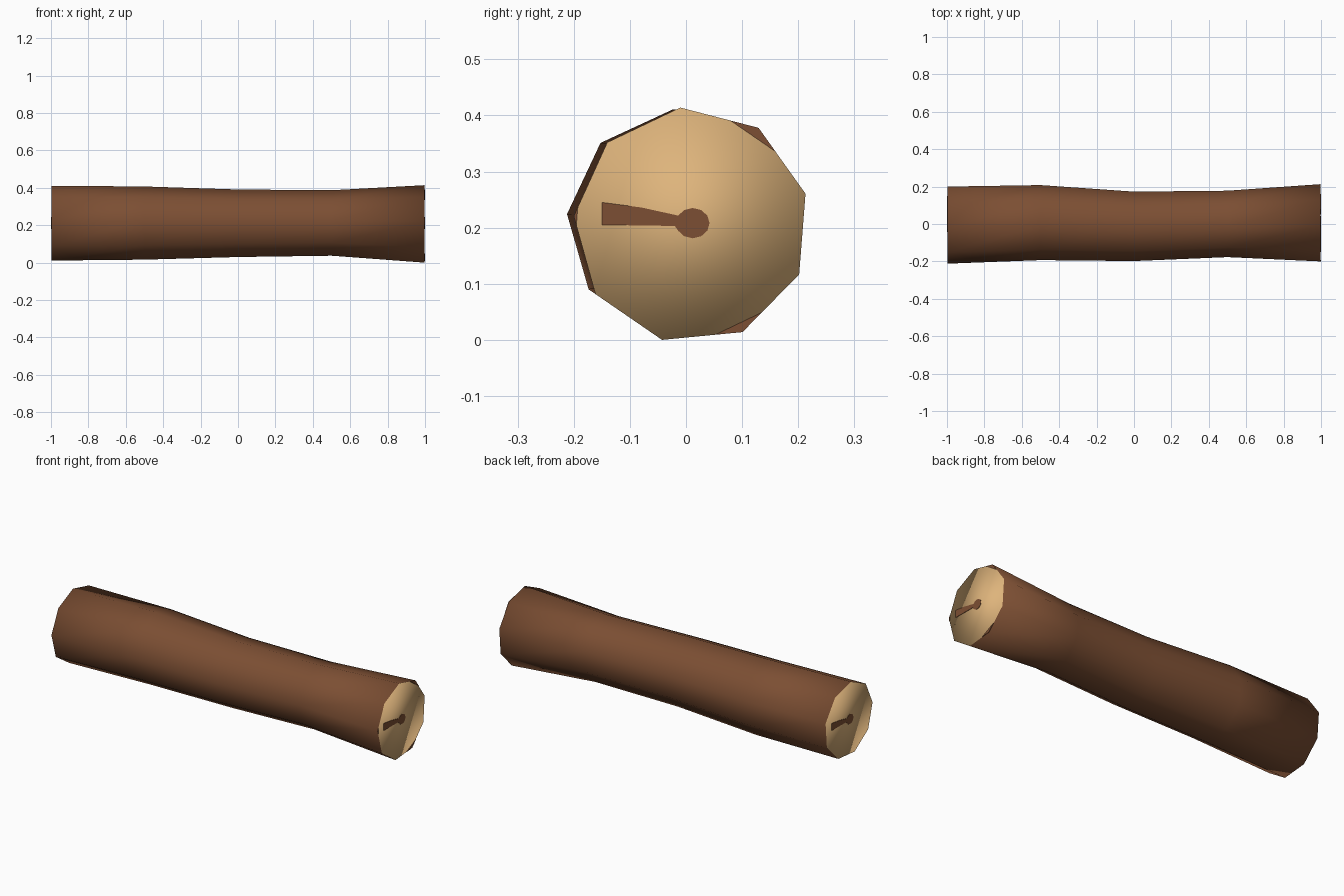
import bpy
import bmesh
from math import cos, sin, radians
from mathutils import Vector

cube = bpy.data.objects.get("Cube")
if cube:
    bpy.data.objects.remove(cube, do_unlink=True)


def material(name, rgb):
    mat = bpy.data.materials.new(name)
    mat.use_nodes = True
    color = (*rgb, 1.0)
    mat.diffuse_color = color
    mat.node_tree.nodes["Principled BSDF"].inputs["Base Color"].default_value = color
    return mat


bark = material("bark brown", (0.2, 0.077, 0.033))
wood = material("cut wood tan", (0.73, 0.456, 0.2))

SIDES = 9
END = 0.998
PLATE = 0.002


def add_object(name, bm, *mats):
    bmesh.ops.recalc_face_normals(bm, faces=bm.faces)
    mesh = bpy.data.meshes.new(name)
    bm.to_mesh(mesh)
    bm.free()
    for mat in mats:
        mesh.materials.append(mat)
    obj = bpy.data.objects.new(name, mesh)
    bpy.context.collection.objects.link(obj)
    return obj


def ring(x, y_lo, y_hi, z_lo, z_hi):
    """Nine-sided section stretched to fit its extents."""
    pts = [(cos(radians(95.5 - 40 * i)), sin(radians(95.5 - 40 * i))) for i in range(SIDES)]

    def fit(values, lo, hi):
        a, b = min(values), max(values)
        return [lo + (v - a) / (b - a) * (hi - lo) for v in values]
    ys = fit([p[0] for p in pts], y_lo, y_hi)
    zs = fit([p[1] for p in pts], z_lo, z_hi)
    return [Vector((x, y, z)) for y, z in zip(ys, zs)]


# Log: crooked trunk lofted through five sections, with cut wood at both ends
sections = [
    ring(-END, -0.212, 0.200, 0.011, 0.411),
    ring(-0.5, -0.193, 0.208, 0.016, 0.407),
    ring(0.0, -0.198, 0.173, 0.030, 0.391),
    ring(0.5, -0.177, 0.178, 0.037, 0.387),
    ring(END, -0.200, 0.213, 0.000, 0.414),
]
bm = bmesh.new()
loops = [[bm.verts.new(p) for p in sec] for sec in sections]
for a, b in zip(loops, loops[1:]):
    for i in range(SIDES):
        j = (i + 1) % SIDES
        bm.faces.new((a[i], a[j], b[j], b[i]))
for loop in (loops[0], loops[-1]):
    bm.faces.new(loop).material_index = 1
for face in bm.faces:
    face.smooth = True
add_object("log", bm, bark, wood)


def plate(name, points, side):
    """Thin bark-coloured plate lying on one cut end."""
    bm = bmesh.new()
    face = bm.faces.new([bm.verts.new((side * END, p[0], p[1])) for p in points])
    out = bmesh.ops.extrude_face_region(bm, geom=[face])
    moved = [v for v in out["geom"] if isinstance(v, bmesh.types.BMVert)]
    bmesh.ops.translate(bm, verts=moved, vec=(side * PLATE, 0, 0))
    add_object(name, bm, bark)


# Dark crack with a rounded heart on each cut end
heart = [(0.012 + 0.03 * cos(radians(a)), 0.208 + 0.027 * sin(radians(a)))
         for a in range(-150, 151, 30)]
crack = heart + [(-0.08, 0.236), (-0.15, 0.245), (-0.15, 0.205), (-0.02, 0.203)]
for side, label in ((1, "left"), (-1, "right")):
    plate(label + "_end_crack", [(side * y, z) for y, z in crack], side)

# Bark left on a few rim corners of the left end
rim = sections[-1]
for i, reach in ((1, 0.36), (4, 0.34), (7, 0.12)):
    tip = rim[i]
    before = tip.lerp(rim[i - 1], reach)
    after = tip.lerp(rim[(i + 1) % SIDES], reach)
    plate("rim_bark_%d" % i, [(p.y, p.z) for p in (before, tip, after)], 1)
